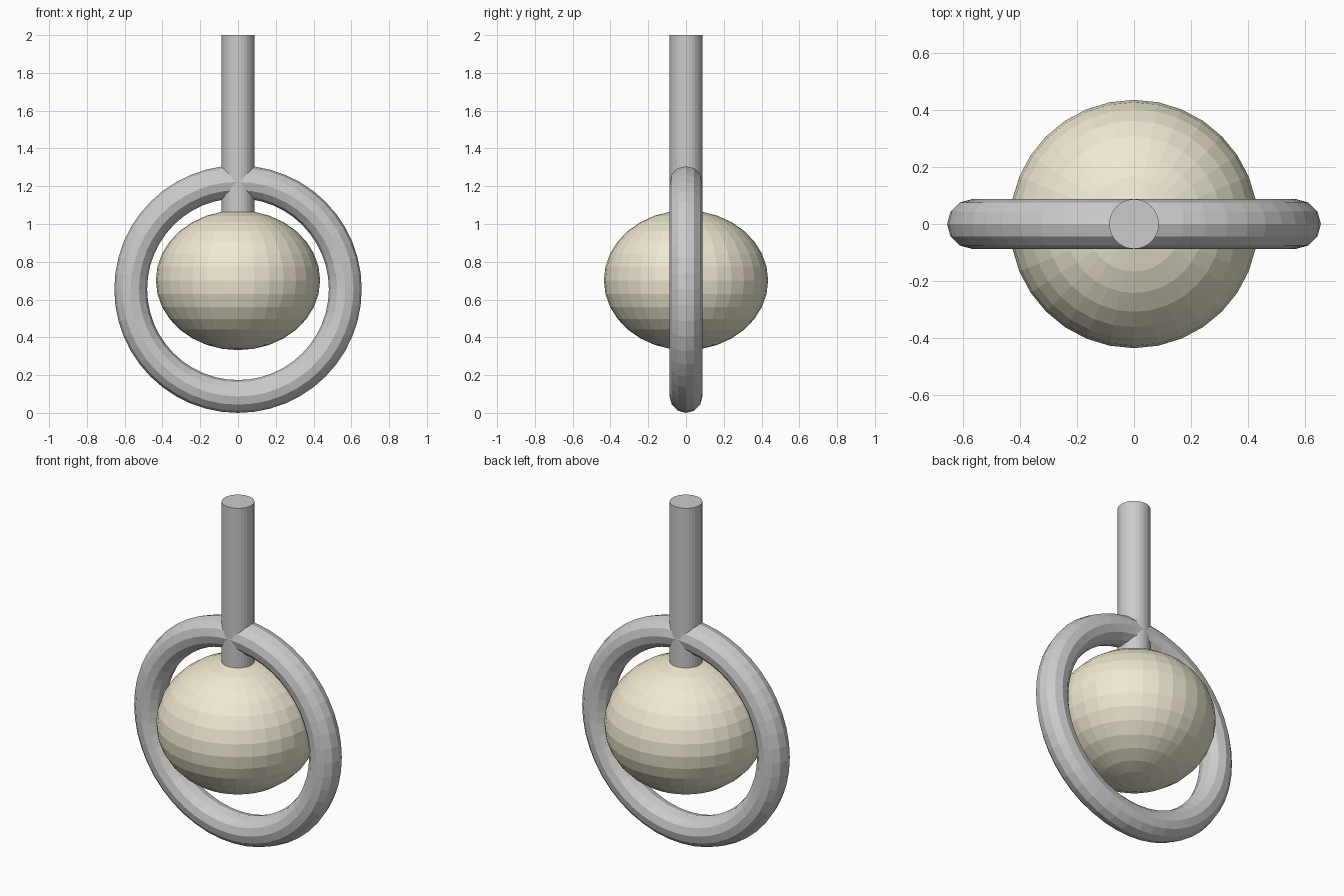
import bpy
import math

if "Cube" in bpy.data.objects:
    bpy.data.objects.remove(bpy.data.objects["Cube"])


def finish(name, color=None):
    obj = bpy.context.object
    obj.name = name
    bpy.ops.object.transform_apply(location=False, rotation=True, scale=True)
    bpy.ops.object.shade_flat()
    if color:
        mat = bpy.data.materials.new(name + "_color")
        mat.diffuse_color = color
        mat.use_nodes = True
        mat.node_tree.nodes["Principled BSDF"].inputs["Base Color"].default_value = mat.diffuse_color
        obj.data.materials.append(mat)
    return obj


TUBE = 0.087   # shared radius of rod and ring tube
RING = 0.568   # ring centreline radius

# Upright ring facing front
bpy.ops.mesh.primitive_torus_add(major_radius=RING, minor_radius=TUBE,
                                 major_segments=48, minor_segments=12,
                                 location=(0, 0, RING + TUBE),
                                 rotation=(math.pi / 2, 0, 0))
finish("ring")

# Slightly flattened ball hanging inside the ring
bpy.ops.mesh.primitive_uv_sphere_add(segments=32, ring_count=16, radius=0.435,
                                     location=(0, 0, 0.702))
bpy.context.object.scale = (1, 1, 0.85)
finish("ball", (0.86, 0.81, 0.64, 1))

# Rod from the ball up through the top of the ring
BOTTOM, TOP = 1.03, 2.0
bpy.ops.mesh.primitive_cylinder_add(vertices=32, radius=TUBE, depth=TOP - BOTTOM,
                                    location=(0, 0, (TOP + BOTTOM) / 2))
finish("rod")
